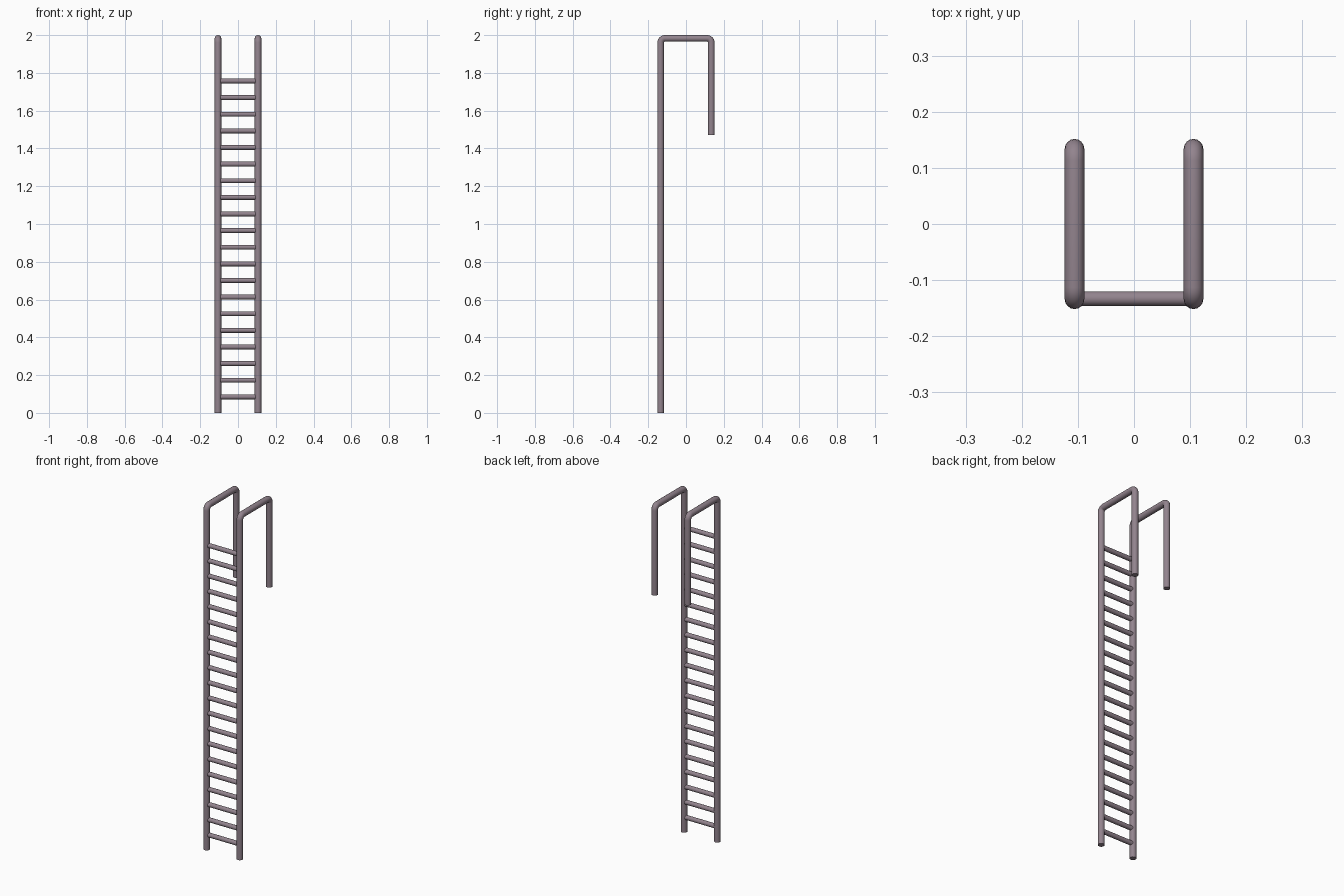
import bpy, math

if "Cube" in bpy.data.objects:
    bpy.data.objects.remove(bpy.data.objects["Cube"])

R_RAIL, R_RUNG = 0.0175, 0.013
X, Y = 0.106, 0.134          # rail centre offsets
TOP = 2.0 - R_RAIL           # centreline of the top bar
BEND = 0.022                 # bend radius of the tube

metal = bpy.data.materials.new("mauve grey metal")
metal.diffuse_color = (0.29, 0.23, 0.27, 1)
metal.use_nodes = True
metal.node_tree.nodes["Principled BSDF"].inputs["Base Color"].default_value = metal.diffuse_color


def finish(obj, name):
    obj.name = name
    obj.data.materials.clear()
    obj.data.materials.append(metal)
    bpy.ops.object.select_all(action='DESELECT')
    obj.select_set(True)
    bpy.context.view_layer.objects.active = obj
    bpy.ops.object.shade_smooth_by_angle(angle=math.radians(40))


def rail_path(x):
    # up the front, over the top, down the back hook
    pts = [(x, -Y, 0)]
    for side in (-1, 1):
        cy, cz = side * (Y - BEND), TOP - BEND
        for i in range(7):
            a = math.pi / 2 * i / 6
            if side < 0:
                pts.append((x, cy - BEND * math.cos(a), cz + BEND * math.sin(a)))
            else:
                pts.append((x, cy + BEND * math.sin(a), cz + BEND * math.cos(a)))
    pts.append((x, Y, 1.472))
    return pts


# Bent tube side rails
for x, name in ((-X, "left_rail"), (X, "right_rail")):
    curve = bpy.data.curves.new(name, 'CURVE')
    curve.dimensions = '3D'
    curve.bevel_depth = R_RAIL
    curve.bevel_resolution = 6
    curve.use_fill_caps = True
    pts = rail_path(x)
    spline = curve.splines.new('POLY')
    spline.points.add(len(pts) - 1)
    for p, co in zip(spline.points, pts):
        p.co = (*co, 1)
    obj = bpy.data.objects.new(name, curve)
    bpy.context.collection.objects.link(obj)
    bpy.ops.object.select_all(action='DESELECT')
    obj.select_set(True)
    bpy.context.view_layer.objects.active = obj
    bpy.ops.object.convert(target='MESH')
    finish(bpy.context.view_layer.objects.active, name)

# Twenty evenly spaced rungs
for i in range(20):
    z = 0.085 + i * (1.757 - 0.085) / 19
    bpy.ops.mesh.primitive_cylinder_add(vertices=20, radius=R_RUNG, depth=2 * X,
                                        location=(0, -Y + 0.001, z),
                                        rotation=(0, math.pi / 2, 0))
    finish(bpy.context.object, f"rung_{i + 1}")
